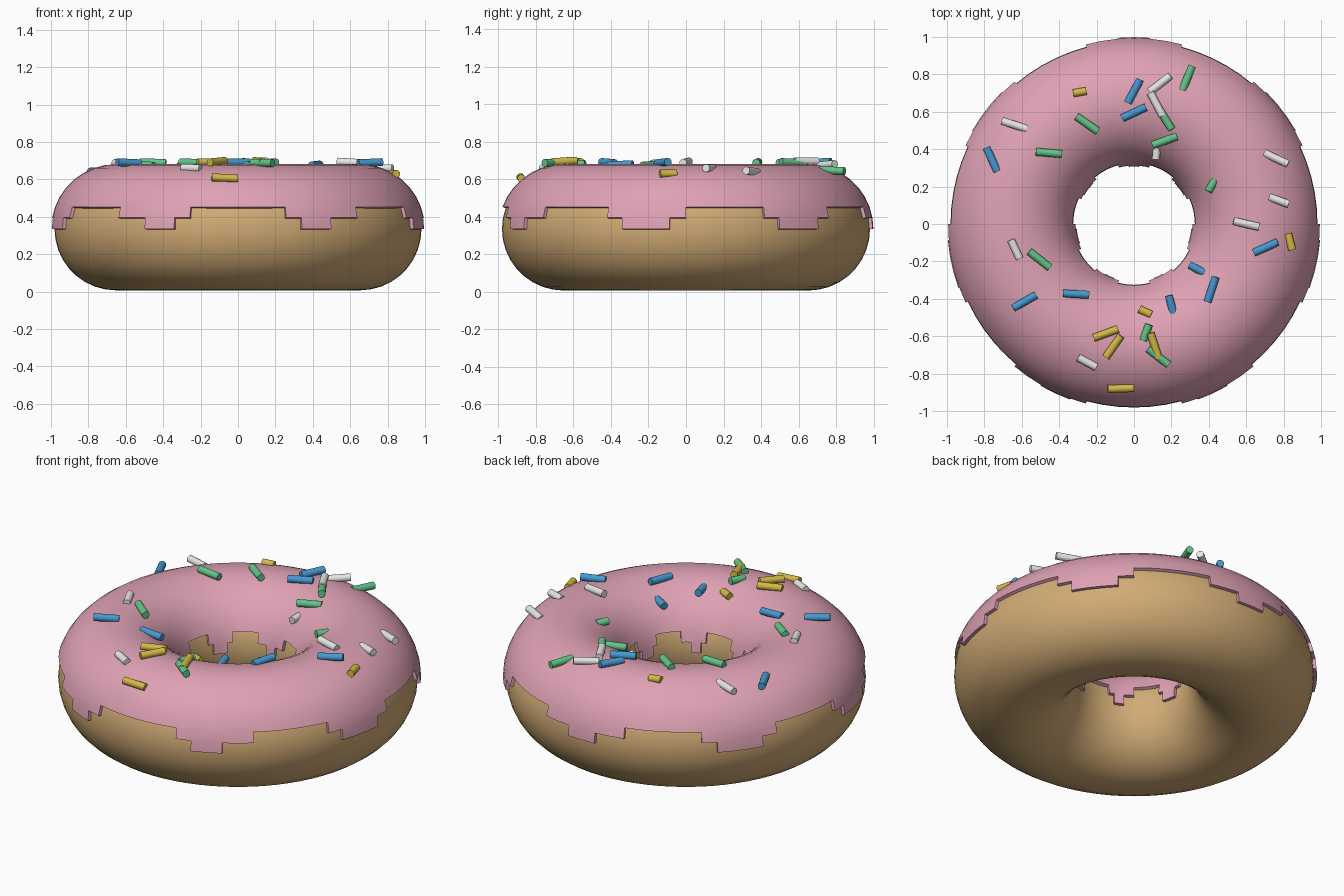
import bpy, bmesh, math, random
from mathutils import Matrix, Vector

if "Cube" in bpy.data.objects:
    bpy.data.objects.remove(bpy.data.objects["Cube"])

random.seed(4)
CENTRE_Z = 0.335
RING, DOUGH_R, ICING_R = 0.653, 0.328, 0.346
SEG, SIDES = 72, 36


def material(name, rgb):
    m = bpy.data.materials.new(name)
    m.diffuse_color = (*rgb, 1)
    m.use_nodes = True
    m.node_tree.nodes["Principled BSDF"].inputs["Base Color"].default_value = m.diffuse_color
    return m


def finish(bm, name, mat):
    me = bpy.data.meshes.new(name)
    bm.to_mesh(me)
    bm.free()
    me.materials.append(mat)
    ob = bpy.data.objects.new(name, me)
    bpy.context.collection.objects.link(ob)
    bpy.ops.object.select_all(action='DESELECT')
    ob.select_set(True)
    bpy.context.view_layer.objects.active = ob
    return ob


def ring(name, r, mat, keep):
    """Torus whose faces are kept by a rule on (angle round ring, angle round tube)."""
    bm = bmesh.new()
    grid = []
    for i in range(SEG):
        a = math.tau * i / SEG              # measured from the front
        row = []
        for j in range(SIDES):
            t = math.tau * j / SIDES
            d = RING + r * math.cos(t)
            row.append(bm.verts.new((d * math.sin(a), -d * math.cos(a),
                                     CENTRE_Z + r * math.sin(t))))
        grid.append(row)
    for i in range(SEG):
        for j in range(SIDES):
            if keep(math.tau * (i + .5) / SEG, math.tau * (j + .5) / SIDES):
                k, l = (i + 1) % SEG, (j + 1) % SIDES
                bm.faces.new((grid[i][j], grid[k][j], grid[k][l], grid[i][l]))
    loose = [v for v in bm.verts if not v.link_faces]
    bmesh.ops.delete(bm, geom=loose, context='VERTS')
    return finish(bm, name, mat)


def icing_rule(a, t):
    """Upper part of the tube, with seven stepped drips."""
    wave = -math.cos(7 * a)
    limit = 0 if wave > 0.7 else 10 if wave > 0 else 20
    return math.sin(t) > math.sin(math.radians(limit))


# Dough
dough = ring("dough", DOUGH_R, material("golden dough", (0.64, 0.41, 0.18)),
             lambda a, t: True)
bpy.ops.object.shade_smooth_by_angle(angle=math.radians(40))

# Icing shell with thickness
icing = ring("icing", ICING_R, material("pink icing", (0.74, 0.36, 0.46)), icing_rule)
mod = icing.modifiers.new("thickness", 'SOLIDIFY')
mod.thickness, mod.offset = 0.022, -1
bpy.ops.object.modifier_apply(modifier=mod.name)
bpy.ops.object.shade_smooth_by_angle(angle=math.radians(40))

# Sprinkles: x, y, heading in degrees, optional visible length
SPRINKLES = {
    "white": ((0.80, 0.80, 0.78), [
        (-.64, .53, -18), (.14, .75, 38), (.12, .64, -62), (.12, .38, 85, .07),
        (.76, .35, -25), (.775, .125, -20, .11), (.6, 0, -13),
        (-.635, -.135, -65, .11), (-.25, -.74, -28, .11)]),
    "blue": ((0.06, 0.32, 0.64), [
        (0, .71, 62), (0, .595, 25), (-.76, .345, -65), (.705, -.125, 24),
        (.345, -.245, -28, .11), (.415, -.35, 72), (.2, -.435, -75, .11),
        (-.31, -.375, -3), (-.585, -.415, 30)]),
    "green": ((0.12, 0.56, 0.25), [
        (.285, .78, 68), (.165, .565, -58), (.165, .445, 20), (-.25, .535, -35),
        (-.455, .38, -5), (.415, .205, 60, .07), (-.505, -.19, -38),
        (.065, -.58, 70, .09), (.13, -.71, -38)]),
    "yellow": ((0.65, 0.48, 0.06), [
        (-.29, .705, 10, .07), (.835, -.095, -75, .09), (.06, -.47, -25, .07),
        (-.15, -.585, 20), (-.11, -.655, 55), (.11, -.65, -72), (-.07, -.88, 2)]),
}
for colour, (rgb, spots) in SPRINKLES.items():
    bm = bmesh.new()
    for x, y, heading, *size in spots:
        length = size[0] if size else 0.14
        off = math.hypot(x, y) - RING
        z = CENTRE_Z + math.sqrt(ICING_R ** 2 - off ** 2)
        z += 0.014 if length > 0.12 else 0.004
        tilt = math.radians(90 + random.uniform(-4, 4))
        place = (Matrix.Translation((x, y, z))
                 @ Matrix.Rotation(math.radians(heading), 4, 'Z')
                 @ Matrix.Rotation(tilt, 4, 'Y'))
        bmesh.ops.create_cone(bm, cap_ends=True, segments=16, radius1=0.021,
                              radius2=0.021, depth=length, matrix=place)
    finish(bm, colour + "_sprinkles", material(colour + " sprinkle", rgb))
    bpy.ops.object.shade_smooth_by_angle(angle=math.radians(40))
